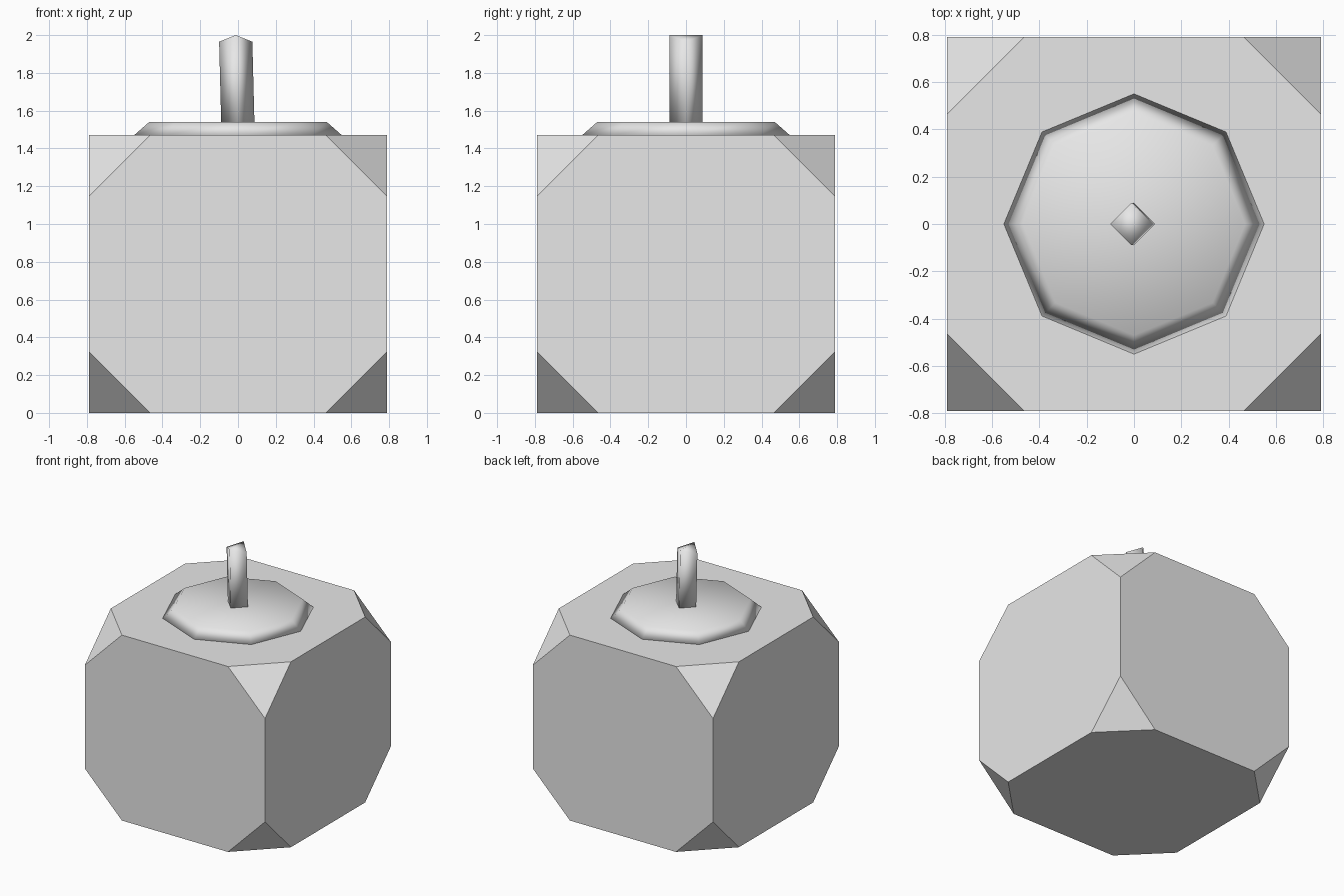
import bpy
import bmesh
from math import cos, sin, tau
from mathutils import Vector

default = bpy.data.objects.get("Cube")
if default:
    bpy.data.objects.remove(default, do_unlink=True)

grey = bpy.data.materials.new("plain_grey")
grey.use_nodes = True
colour = (0.8, 0.8, 0.8, 1)
grey.diffuse_color = colour
grey.node_tree.nodes["Principled BSDF"].inputs["Base Color"].default_value = colour


def finish(bm, name, smooth=False):
    bmesh.ops.recalc_face_normals(bm, faces=bm.faces)
    mesh = bpy.data.meshes.new(name)
    bm.to_mesh(mesh)
    bm.free()
    mesh.materials.append(grey)
    for face in mesh.polygons:
        face.use_smooth = smooth
    obj = bpy.data.objects.new(name, mesh)
    bpy.context.collection.objects.link(obj)
    return obj


def ring(bm, sides, radius, z, x=0.0):
    return [bm.verts.new((x + radius * cos(tau * i / sides),
                          radius * sin(tau * i / sides), z))
            for i in range(sides)]


def bridge(bm, low, high):
    for i in range(len(low)):
        j = (i + 1) % len(low)
        bm.faces.new((low[i], low[j], high[j], high[i]))


# Body: a box with its eight corners sliced off
half, height, cut = 0.79, 1.47, 0.325
bm = bmesh.new()
bmesh.ops.create_cube(bm, size=1)
for v in bm.verts:
    v.co = Vector((v.co.x * 2 * half, v.co.y * 2 * half, (v.co.z + 0.5) * height))
for sx in (-1, 1):
    for sy in (-1, 1):
        for sz in (-1, 1):
            normal = Vector((sx, sy, sz))
            corner = Vector((sx * half, sy * half, height if sz > 0 else 0))
            point = corner - Vector((sx * cut, 0, 0))
            res = bmesh.ops.bisect_plane(bm, geom=bm.verts[:] + bm.edges[:] + bm.faces[:],
                                         plane_co=point, plane_no=normal, clear_outer=True)
            rim = [e for e in res["geom_cut"] if isinstance(e, bmesh.types.BMEdge)]
            bmesh.ops.contextual_create(bm, geom=rim)
finish(bm, "body")

# Cap: a low eight-sided plate with a sloping rim
bm = bmesh.new()
base = ring(bm, 8, 0.55, height)
top = ring(bm, 8, 0.47, 1.54)
bridge(bm, base, top)
bm.faces.new(top)
bm.faces.new(base[::-1])
finish(bm, "cap", smooth=True)

# Stem: a slightly leaning square post whose top folds along a ridge
bm = bmesh.new()
base = ring(bm, 4, 0.088, 1.5)
top = ring(bm, 4, 0.088, 2.0, x=-0.012)
for v in (top[0], top[2]):
    v.co.z = 1.965
bridge(bm, base, top)
bm.faces.new((top[0], top[1], top[3]))
bm.faces.new((top[1], top[2], top[3]))
bm.faces.new(base[::-1])
finish(bm, "stem", smooth=True)
